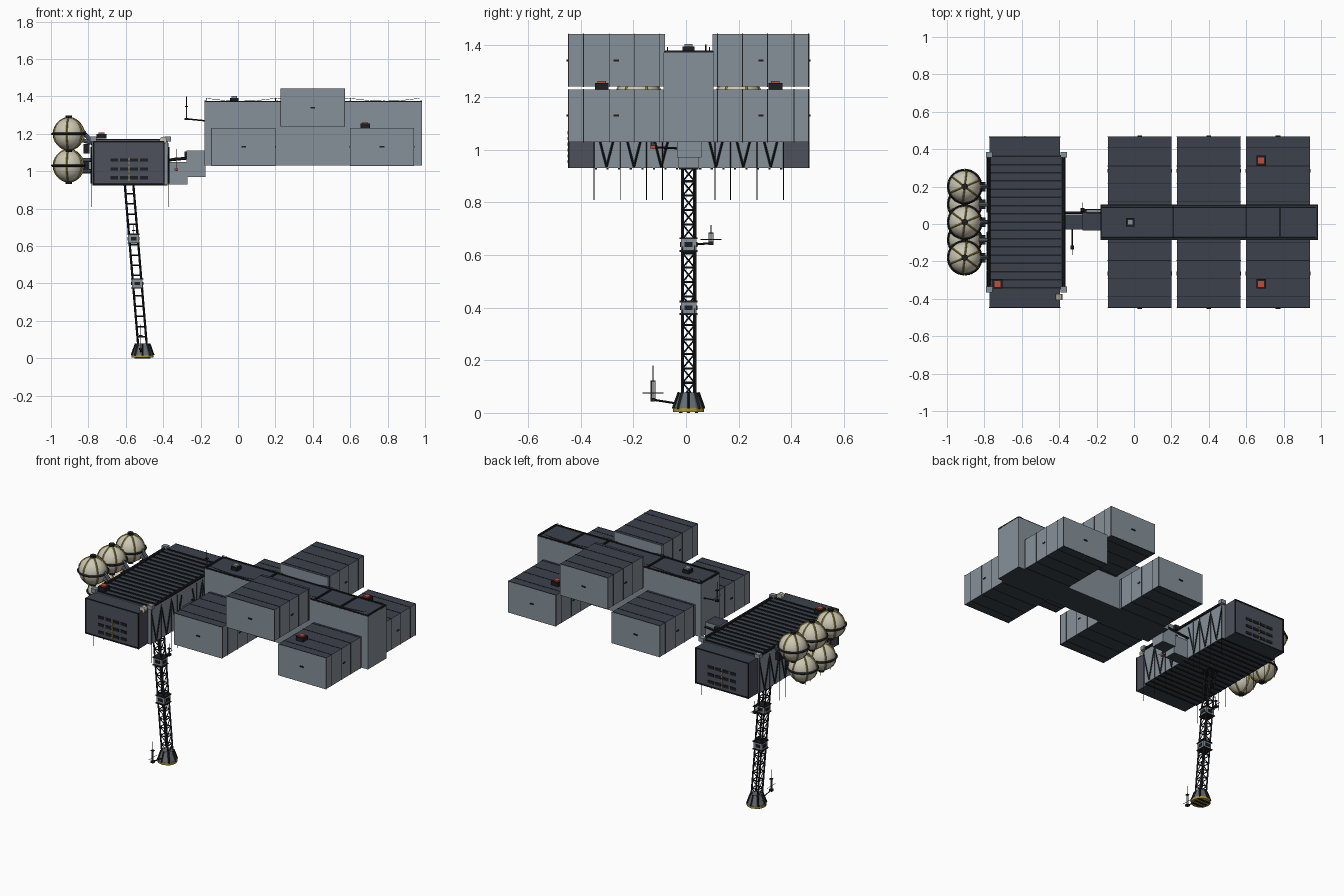
import bpy, bmesh, math
from mathutils import Vector, Matrix

old = bpy.data.objects.get("Cube")
if old:
    bpy.data.objects.remove(old, do_unlink=True)


def make_mat(name, r, g, b):
    m = bpy.data.materials.new(name)
    m.use_nodes = True
    m.diffuse_color = (r, g, b, 1)
    bsdf = next(n for n in m.node_tree.nodes if n.type == 'BSDF_PRINCIPLED')
    bsdf.inputs["Base Color"].default_value = (r, g, b, 1)
    return m


PALETTE = [make_mat("light grey hull", .24, .28, .32), make_mat("dark slate roof", .045, .054, .072),
           make_mat("black trim", .012, .013, .016), make_mat("dull grey cladding", .075, .082, .105),
           make_mat("cream tank", .60, .57, .46), make_mat("mustard yellow", .42, .31, .03),
           make_mat("red lamp", .55, .07, .04), make_mat("mid grey metal", .13, .15, .175)]
LIGHT, ROOF, BLACK, CLAD, CREAM, YELLOW, RED, METAL = range(len(PALETTE))
CY = .01  # centre line of the whole vehicle


class Part:
    """Collects simple solids into one mesh object."""
    def __init__(self, name):
        self.name, self.bm = name, bmesh.new()

    def paint(self, verts, mat, roof=None):
        for f in {f for v in verts for f in v.link_faces}:
            f.normal_update()
            f.material_index = roof if roof is not None and abs(f.normal.z) > .7 else mat

    def box(self, x, y, z, mat, roof=None):
        mid = Vector([(a + b) / 2 for a, b in (x, y, z)])
        size = [abs(b - a) for a, b in (x, y, z)]
        m = Matrix.Translation(mid) @ Matrix.Diagonal((*size, 1))
        self.paint(bmesh.ops.create_cube(self.bm, size=1, matrix=m)["verts"], mat, roof)

    def block(self, c, size, mat, roof=None):
        self.box(*[(a - s / 2, a + s / 2) for a, s in zip(c, size)], mat, roof)

    def rod(self, p, q, r, mat, sides=4, r2=None):
        p, q = Vector(p), Vector(q)
        d = q - p
        m = Matrix.Translation((p + q) / 2) @ d.to_track_quat('Z', 'Y').to_matrix().to_4x4()
        self.paint(bmesh.ops.create_cone(self.bm, cap_ends=True, segments=sides, radius1=r,
                   radius2=r if r2 is None else r2, depth=d.length, matrix=m)["verts"], mat)

    def ring(self, c, r, u, v, thick, mat, n=20):
        pts = [Vector(c) + r * (math.cos(a) * Vector(u) + math.sin(a) * Vector(v))
               for a in [2 * math.pi * i / n for i in range(n)]]
        for i in range(n):
            self.rod(pts[i - 1], pts[i], thick, mat)

    def done(self, smooth=False):
        me = bpy.data.meshes.new(self.name)
        self.bm.to_mesh(me)
        self.bm.free()
        for m in PALETTE:
            me.materials.append(m)
        ob = bpy.data.objects.new(self.name, me)
        bpy.context.collection.objects.link(ob)
        if smooth:
            for p in me.polygons:
                p.use_smooth = True
        return ob


# Long central spine with raised roof frames and sagging cables
spine = Part("spine")
spine.box((-.18, .985), (CY - .095, CY + .095), (1.03, 1.37), LIGHT, ROOF)
joints = (-.175, .21, .6, .78, .98)
for x in joints:
    spine.block((x, CY, 1.372), (.01, .18, .012), BLACK)
for s in (-1, 1):
    spine.block((.4025, CY + s * .09, 1.372), (1.165, .008, .008), BLACK)
    for a, b in ((-.17, .2), (.2, .6), (.6, .97)):
        pts = [(a + (b - a) * t, CY + s * .08, 1.39 - .06 * t * (1 - t)) for t in (0, .25, .5, .75, 1)]
        spine.rod((a, CY + s * .08, 1.37), pts[0], .002, BLACK)
        for p, q in zip(pts, pts[1:]):
            spine.rod(p, q, .0012, BLACK)
spine.block((-.02, CY, 1.38), (.045, .045, .025), BLACK)
spine.block((-.02, CY, 1.395), (.03, .03, .015), LIGHT)
spine.done()

# Six cargo pods, three on each side, with seam bands
for label, x0, z0 in (("rear", -.14, 1.03), ("middle", .23, 1.24), ("front", .6, 1.03)):
    for side, s in (("left", 1), ("right", -1)):
        pod = Part(f"{label}_{side}_pod")
        x1, z1, e = x0 + .34, z0 + .2, .0015
        pod.box((x0, x1), (CY + s * .09, CY + s * .459), (z0, z1), LIGHT, ROOF)
        for d in (.11, .205, .30, .40, .456):
            y = CY + s * d
            pod.box((x0 - e, x1 + e), (y - .0015, y + .0015), (z0 - e, z1 + e), BLACK)
        pod.block(((x0 + x1) / 2, CY + s * .461, z0 + .1), (.025, .006, .008), BLACK)
        for x in (x0, x1):
            pod.block((x, CY + s * .275, z0 + .1), (.006, .02, .008), BLACK)
        pod.done()

# Red warning lamps
lamps = Part("warning_lamps")
for x, y, z in ((.68, .34, 1.23), (.68, -.32, 1.23), (-.73, -.32, 1.175)):
    lamps.block((x, y, z + .012), (.052, .052, .024), BLACK)
    lamps.block((x, y, z + .027), (.032, .032, .01), RED)
lamps.done()

# Engine hull with corrugated roof and floor
hull = Part("engine_hull")
hull.box((-.78, -.375), (CY - .36, CY + .36), (.93, 1.165), LIGHT, ROOF)
for i in range(17):
    y = CY - .352 + i * .044
    hull.box((-.778, -.377), (y - .004, y + .004), (.925, 1.172), BLACK)
for x in (-.775, -.375):
    hull.rod((x, CY - .36, 1.168), (x, CY + .36, 1.168), .009, BLACK, 8)
    for s in (-1, 1):
        hull.block((x, CY + s * .36, 1.172), (.035, .03, .025), LIGHT)
for s in (-1, 1):
    hull.box((-.772, -.395), (CY + s * .36, CY + s * .455), (.93, 1.16), CLAD, ROOF)
    end = CY + s * .456
    for x in (-.77, -.397):
        hull.block((x, end, 1.045), (.008, .006, .23), BLACK)
    for z in (.934, 1.157):
        hull.block((-.583, end, z), (.377, .006, .007), BLACK)
    for z in (.965, 1.012, 1.06):
        for i in range(4):
            hull.block((-.662 + i * .053, end, z), (.042, .006, .018), BLACK)
    for i in range(6):
        hull.block((-.583, end, .955 + i * .022), (.007, .008, .012), YELLOW)
hull.rod((-.4, CY - .415, 1.165), (-.4, CY - .385, 1.165), .02, CREAM, 10)
hull.done()

# Zigzag struts and hanging whisker rods on both long sides of the hull
struts = Part("hull_struts")
for x in (-.785, -.37):
    for k in (-3, -2, -1, 1, 2, 3):
        y = CY + k * .104
        for s in (-1, 1):
            struts.rod((x, y, .935), (x, y + s * .05, 1.13), .004, BLACK)
    for d in (.1, .16, .26, .36):
        for s in (-1, 1):
            struts.rod((x, CY + s * d, .81), (x, CY + s * d, 1.15), .0018, BLACK)
struts.done()

# Stepped neck joining hull to spine
neck = Part("neck")
neck.box((-.38, -.27), (-.03, .05), (.93, 1.05), LIGHT, ROOF)
neck.box((-.275, -.175), (-.035, .058), (.97, 1.11), LIGHT, ROOF)
neck.rod((-.37, .06, 1.06), (-.18, .06, 1.08), .008, BLACK, 6)
neck.block((-.27, .07, 1.09), (.03, .02, .03), BLACK)
neck.done()

# Round fuel tanks: three above, two nested below
tanks, bands = Part("fuel_tanks"), Part("tank_bands")
R = .086
for row, z in (((-.19, 0, .19), 1.2), ((-.095, .095), 1.03)):
    for d in row:
        c = Vector((-.905, CY + d, z))
        v = bmesh.ops.create_uvsphere(tanks.bm, u_segments=20, v_segments=12, radius=R,
                                      matrix=Matrix.Translation(c))["verts"]
        tanks.paint(v, CREAM)
        bands.ring(c, R + .003, (1, 0, 0), (0, 1, 0), .007, BLACK)
        for k in range(3):
            a = k * math.pi / 3 + .4
            bands.ring(c, R, (math.cos(a), math.sin(a), 0), (0, 0, 1), .0045, YELLOW)
        for s in (-1, 1):
            bands.rod(c + Vector((0, 0, s * (R - .006))), c + Vector((0, 0, s * (R + .012))), .018, BLACK, 8)
        for h in (-.03, .03):
            bands.rod(c + Vector((.06, 0, h)), (-.775, c.y, min(z + h, 1.15)), .011, METAL, 8)
        bands.block((-.81, c.y, min(z, 1.12)), (.03, .05, .05), BLACK)
tanks.done(smooth=True)
bands.done()

# Leaning lattice mast
top, foot = Vector((-.583, CY, .935)), Vector((-.51, CY, .06))
mast = Part("lattice_mast")
H, N = .023, 16
corners = [Vector((sx * H, sy * H, 0)) for sx, sy in ((-1, -1), (1, -1), (1, 1), (-1, 1))]
for c in corners:
    mast.rod(top + c, foot + c, .006, BLACK)
for i in range(N):
    a, b = top.lerp(foot, i / N), top.lerp(foot, (i + 1) / N)
    for j, c in enumerate(corners):
        n = corners[j - 1]
        mast.rod(a + c, a + n, .004, BLACK)
        if j % 2 == 0:  # diagonals on the front and rear lattice faces
            mast.rod(a + c, b + n, .003, BLACK)
mast.block(top, (.075, .075, .02), BLACK)
mast.done()

# Junction boxes on the mast
for name, z in (("upper_mast_box", .64), ("lower_mast_box", .40)):
    c = top.lerp(foot, (top.z - z) / (top.z - foot.z))
    joint = Part(name)
    joint.block(c, (.058, .058, .048), LIGHT)
    for s in (-1, 1):
        joint.block(c + Vector((0, 0, s * .024)), (.066, .068, .007), BLACK)
        joint.block(c + Vector((s * .03, 0, 0)), (.006, .03, .018), BLACK)
        joint.block(c + Vector((0, s * .03, 0)), (.03, .006, .018), BLACK)
    joint.done()

# Flared foot with gussets and a striped yellow sole
base = Part("mast_foot")
base.rod((-.51, CY, .018), (-.51, CY, .078), .056, METAL, 12, .034)
base.rod((-.51, CY, .004), (-.51, CY, .018), .059, YELLOW, 12)
for i in range(8):
    a = i * math.pi / 4
    u = Vector((math.cos(a), math.sin(a), 0))
    o = Vector((-.51, CY, 0))
    base.rod(o + u * .058 + Vector((0, 0, .016)), o + u * .036 + Vector((0, 0, .078)), .006, BLACK)
for k in (-1, 0, 1):
    base.block((-.51, CY + k * .03, .004), (.085, .012, .008), BLACK)
base.done()


# Slim aerials with a box, twin uprights, a crossbar and a mounting arm
def aerial(name, at, height, anchor, lamp=BLACK):
    a, at = Part(name), Vector(at)
    a.rod(at, anchor, .004, BLACK)
    a.block(at, (.02, .02, .012), lamp)
    for s in (-1, 1):
        a.rod(at + Vector((0, s * .007, 0)), at + Vector((0, s * .007, height * .55)), .002, METAL)
    a.block(at + Vector((0, 0, height * .55)), (.018, .018, .004), BLACK)
    a.rod(at, at + Vector((0, 0, height)), .002, BLACK)
    a.rod(at + Vector((0, -.04, height * .2)), at + Vector((0, .04, height * .2)), .0015, BLACK)
    a.done()


aerial("spine_aerial", (-.275, .075, 1.28), .12, (-.175, .075, 1.27))
aerial("neck_aerial", (-.33, -.125, 1.01), .11, (-.33, -.02, 1.005), RED)
aerial("mast_aerial", (-.557, .095, .645), .07, (-.557, .03, .64))
aerial("foot_aerial", (-.52, -.125, .05), .13, (-.52, -.03, .035))
